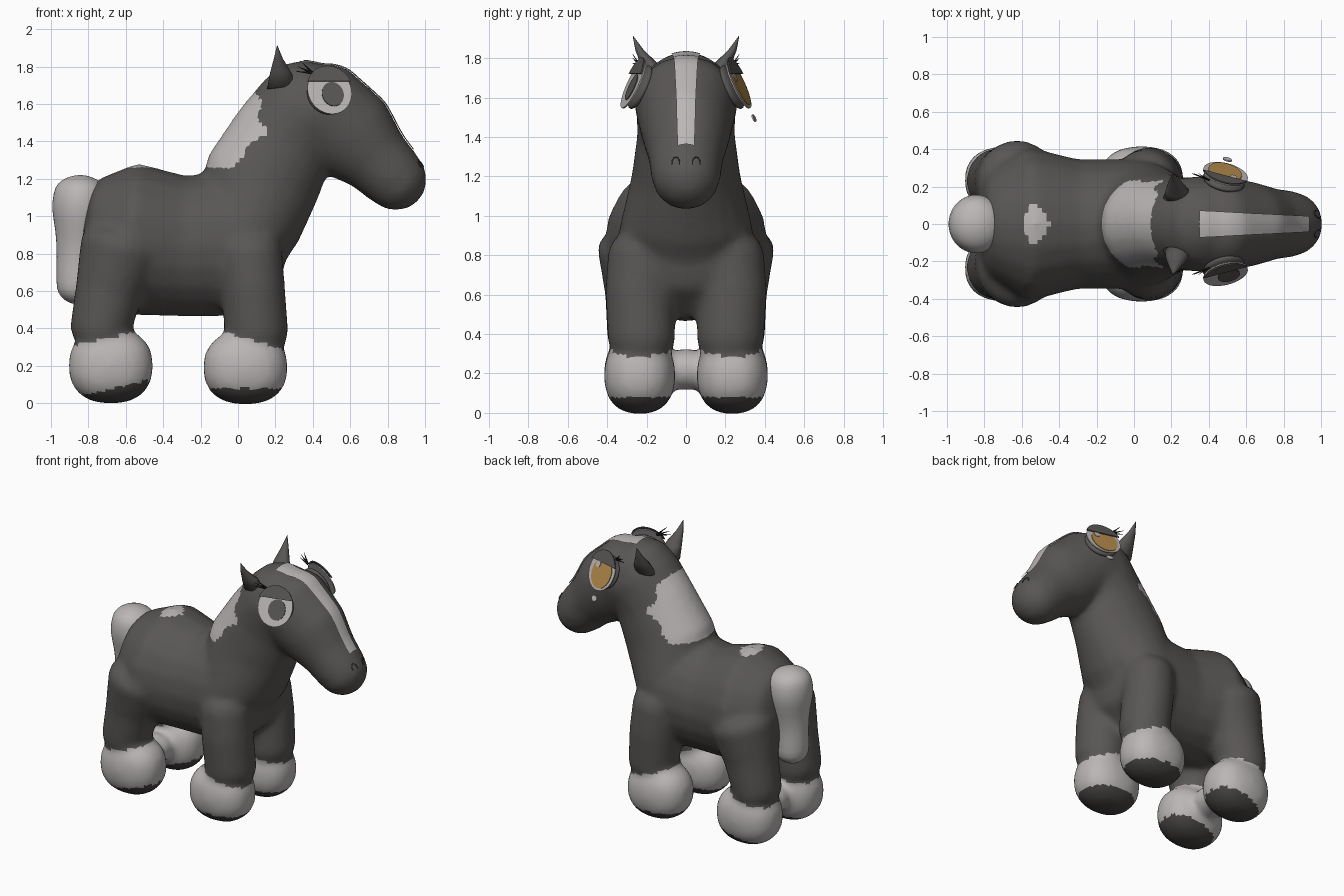
import bpy
import bmesh
from math import sin, cos, pi, sqrt, copysign
from mathutils import Vector
from mathutils.bvhtree import BVHTree

cube = bpy.data.objects.get("Cube")
if cube:
    bpy.data.objects.remove(cube)


def material(name, rgb):
    m = bpy.data.materials.new(name)
    m.use_nodes = True
    m.diffuse_color = (*rgb, 1)
    bsdf = next(n for n in m.node_tree.nodes if n.type == 'BSDF_PRINCIPLED')
    bsdf.inputs["Base Color"].default_value = (*rgb, 1)
    bsdf.inputs["Roughness"].default_value = 0.8
    return m


COAT = material("charcoal coat", (0.10, 0.094, 0.09))
LIGHT = material("pale grey", (0.50, 0.47, 0.47))
HOOF = material("dark hoof", (0.06, 0.055, 0.053))
AMBER = material("amber iris", (0.45, 0.25, 0.07))
BLACK = material("black lash", (0.015, 0.014, 0.014))


def finish(name, bm, mats, smooth=True, recalc=True):
    if recalc:
        bmesh.ops.recalc_face_normals(bm, faces=bm.faces[:])
    me = bpy.data.meshes.new(name)
    bm.to_mesh(me)
    bm.free()
    for m in mats:
        me.materials.append(m)
    for p in me.polygons:
        p.use_smooth = smooth
    ob = bpy.data.objects.new(name, me)
    bpy.context.scene.collection.objects.link(ob)
    return ob


def loft(bm, sections, cap, sides=20):
    """Elliptic tube through (x, y, z, half width in y, half depth), rounded ends."""
    pts = [Vector(s[:3]) for s in sections]
    rings = []
    for i, s in enumerate(sections):
        t = pts[min(i + 1, len(pts) - 1)] - pts[max(i - 1, 0)]
        t.y = 0
        t.normalize()
        rings.append((pts[i], t, s[3], s[4]))

    def dome(ring, sign):
        c, t, w, h = ring
        return [(c + t * sign * cap * sin(a), t, w * cos(a), h * cos(a))
                for a in (0.5, 0.95, 1.3, 1.5)]
    rings = dome(rings[0], -1)[::-1] + rings + dome(rings[-1], 1)
    loops = []
    for c, t, w, h in rings:
        perp = Vector((-t.z, 0, t.x))
        loops.append([bm.verts.new(c + Vector((0, w * cos(a), 0)) + perp * h * sin(a))
                      for a in (2 * pi * k / sides for k in range(sides))])
    for a, b in zip(loops, loops[1:]):
        for k in range(sides):
            j = (k + 1) % sides
            bm.faces.new((a[k], a[j], b[j], b[k]))
    bm.faces.new(loops[0])
    bm.faces.new(loops[-1])


def blob(bm, centre, radii, power=1.0):
    """Ellipsoid; a power under one makes it boxier."""
    made = bmesh.ops.create_uvsphere(bm, u_segments=24, v_segments=16, radius=1)
    for v in made["verts"]:
        v.co = Vector([c + r * copysign(abs(q) ** power, q)
                       for c, r, q in zip(centre, radii, v.co)])


# Body: overlapping volumes fused into one soft skin
bm = bmesh.new()
loft(bm, [(-.75, 0, .89, .30, .31), (-.58, 0, .88, .41, .40), (-.30, 0, .84, .34, .37),
          (-.10, 0, .85, .34, .38), (.05, 0, .86, .34, .37), (.17, 0, .86, .27, .27)], .08)
loft(bm, [(.05, 0, .95, .33, .28), (.13, 0, 1.2, .27, .31),
          (.25, 0, 1.42, .24, .28), (.36, 0, 1.58, .25, .26)], .24)
loft(bm, [(.42, 0, 1.58, .26, .26), (.62, 0, 1.42, .22, .245),
          (.74, 0, 1.3, .185, .185), (.84, 0, 1.2, .17, .165)], .165)
for s in (-1, 1):
    loft(bm, [(.06, s * .22, .82, .17, .17), (.08, s * .235, .62, .17, .165),
              (.10, s * .225, .36, .165, .165)], .1)
    loft(bm, [(-.62, s * .22, .84, .225, .22), (-.69, s * .23, .60, .175, .175),
              (-.74, s * .23, .38, .165, .155)], .1)
    blob(bm, (.04, s * .235, .19), (.22, .175, .19), .85)
    blob(bm, (-.68, s * .235, .20), (.22, .175, .195), .85)
blob(bm, (-.68, 0, .22), (.12, .12, .10))
body = finish("body", bm, [])

rm = body.modifiers.new("fuse", 'REMESH')
rm.mode = 'VOXEL'
rm.voxel_size = 0.024
sm = body.modifiers.new("soften", 'SMOOTH')
sm.factor = 0.5
sm.iterations = 9
dp = body.modifiers.new("swell", 'DISPLACE')
dp.strength = 0.007
dp.mid_level = 0
skin = bpy.data.meshes.new_from_object(body.evaluated_get(bpy.context.evaluated_depsgraph_get()))
body.modifiers.clear()
body.data = skin
skin.materials.clear()
for m in (COAT, LIGHT, HOOF):
    skin.materials.append(m)


def coat_index(c):
    sock = .36 - .3 * c.x if c.x > -.3 else .31 + .22 * (c.x + .88)
    sole = .08 if c.x > -.3 else .04 + .22 * (c.x + .85)
    if c.z < sole:
        return 2
    if c.z < sock:
        return 1
    # Mane patch down the back of the neck
    edge = .14 - (.9 if c.z < 1.45 else .2) * abs(c.z - 1.45) + .015 * sin(c.z * 40)
    return 1 if 1.26 < c.z < 1.74 and c.x < edge else 0


for p in skin.polygons:
    p.use_smooth = True
    p.material_index = coat_index(p.center)

# Tail
bm = bmesh.new()
loft(bm, [(-.84, 0, 1.12, .155, .15), (-.845, 0, 1.03, .165, .155), (-.84, 0, .92, .135, .135),
          (-.85, 0, .78, .105, .12), (-.86, 0, .63, .115, .115)], .1)
tail = finish("tail", bm, [LIGHT])
tail.modifiers.new("round", 'SUBSURF').levels = 1

# Blaze: a strip laid on the face
tree = BVHTree.FromPolygons([v.co for v in skin.vertices], [p.vertices for p in skin.polygons])
bm = bmesh.new()
rows = []
for i in range(25):
    f = i / 24
    row = []
    for j in range(5):
        y = (j / 2 - 1) * (.07 - .03 * f)
        hit, normal, _, _ = tree.ray_cast(Vector((.35 + .58 * f, y, 3)), Vector((0, 0, -1)))
        row.append(bm.verts.new(hit + normal * .009))
    rows.append(row)
for a, b in zip(rows, rows[1:]):
    for j in range(4):
        bm.faces.new((a[j], b[j], b[j + 1], a[j + 1]))
finish("blaze", bm, [LIGHT], recalc=False)


def plate(name, frame, mat, centre, size, lift, start=0.0, end=2 * pi):
    """Thin elliptic plate, or a segment of one, in the eye plane."""
    o, u, v, n = frame
    bm = bmesh.new()
    count = 32
    ring = []
    for k in range(count):
        a = start + (end - start) * k / (count if end - start > 6 else count - 1)
        ring.append(o + u * (centre[0] + size[0] * cos(a))
                    + v * (centre[1] + size[1] * sin(a)) + n * lift)
    front = [bm.verts.new(p) for p in ring]
    back = [bm.verts.new(p - n * .007) for p in ring]
    bm.faces.new(front)
    bm.faces.new(back[::-1])
    for k in range(count):
        j = (k + 1) % count
        bm.faces.new((front[k], back[k], back[j], front[j]))
    finish(name, bm, [mat], smooth=False)


for s, side in ((-1, "right"), (1, "left")):
    # Eye
    o = Vector((.49, s * .27, 1.67))
    u = Vector((.95, -s * .25, 0)).normalized()
    v = Vector((0, -s * .42, .9))
    v = (v - u * v.dot(u)).normalized()
    n = u.cross(v) * -s
    frame = (o, u, v, n)
    bm = bmesh.new()
    blob(bm, (0, 0, 0), (.115, .12, .035))
    for w in bm.verts:
        w.co = o - n * .042 + u * w.co.x + v * w.co.y + n * w.co.z
    finish(side + "_eye_socket", bm, [COAT])
    plate(side + "_eye_white", frame, LIGHT, (0, 0), (.122, .135), 0)
    if s < 0:
        plate("right_iris", frame, COAT, (.015, -.02), (.06, .07), .005)
    else:
        plate("left_iris", frame, AMBER, (-.005, -.012), (.092, .108), .005)
        plate("left_eye_glint", frame, LIGHT, (.045, .035), (.02, .025), .009)
        plate("left_tear", frame, LIGHT, (-.01, -.19), (.025, .02), 0)
    plate(side + "_eyelid", frame, COAT, (0, 0), (.128, .142), .013, .38, pi - .38)

    # Lashes
    bm = bmesh.new()
    for dx, dz in ((-.09, .01), (-.08, .035), (-.055, .055)):
        loft(bm, [(.40, s * .235, 1.765, .006, .009),
                  (.40 + dx, s * .27, 1.765 + dz, .001, .001)], .001, 6)
    finish(side + "_lashes", bm, [BLACK])

    # Ear
    bm = bmesh.new()
    loft(bm, [(.235, s * .14, 1.69, .06, .08), (.225, s * .185, 1.77, .045, .055),
              (.215, s * .235, 1.84, .022, .025), (.21, s * .268, 1.91, .002, .002)], .002, 12)
    finish(side + "_ear", bm, [COAT])

    # Nostril arc
    curve = bpy.data.curves.new(side + "_nostril", 'CURVE')
    curve.dimensions = '3D'
    curve.bevel_depth = .003
    curve.bevel_resolution = 1
    line = curve.splines.new('POLY')
    line.points.add(8)
    for k, pt in enumerate(line.points):
        a = pi * (k / 8 * 1.2 - .1)
        y, z = s * .052 + .02 * cos(a), .07 + .028 * sin(a)
        pt.co = (.84 + sqrt(.168 ** 2 - y * y - z * z), y, 1.2 + z, 1)
    curve.materials.append(HOOF)
    bpy.context.scene.collection.objects.link(bpy.data.objects.new(side + "_nostril", curve))
